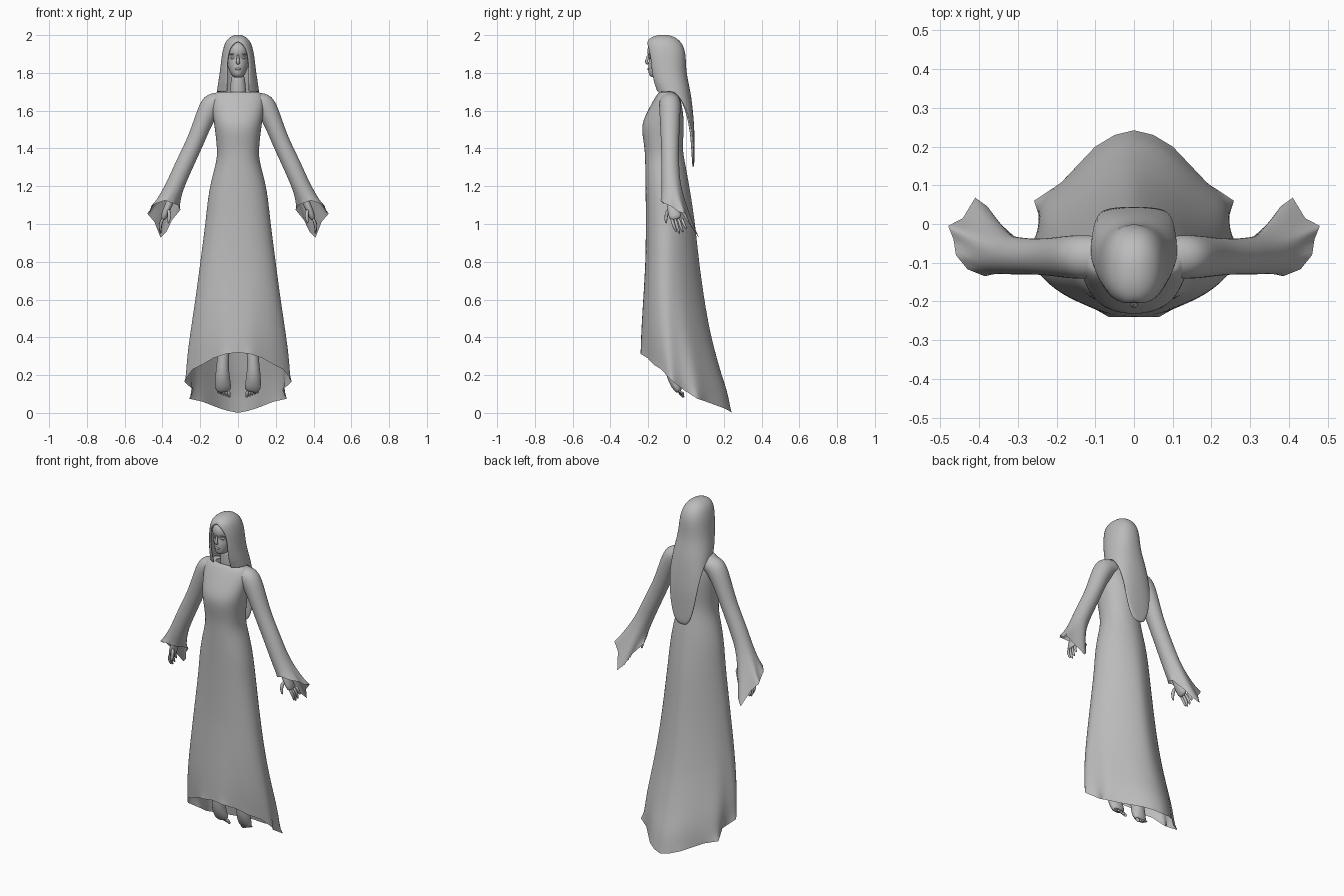
import bpy
import bmesh
from math import sin, cos, pi
from mathutils import Vector

if "Cube" in bpy.data.objects:
    bpy.data.objects.remove(bpy.data.objects["Cube"], do_unlink=True)

stone = bpy.data.materials.new("plain_grey")
stone.use_nodes = True
stone.diffuse_color = (0.5, 0.5, 0.5, 1)
stone.node_tree.nodes["Principled BSDF"].inputs["Base Color"].default_value = (0.5, 0.5, 0.5, 1)


def finish(name, bm, mirror=False, subsurf=1, thick=0):
    bmesh.ops.remove_doubles(bm, verts=bm.verts, dist=0.0002)
    bmesh.ops.recalc_face_normals(bm, faces=bm.faces)
    for f in bm.faces:
        f.smooth = True
    mesh = bpy.data.meshes.new(name)
    bm.to_mesh(mesh)
    bm.free()
    mesh.materials.append(stone)
    ob = bpy.data.objects.new(name, mesh)
    bpy.context.collection.objects.link(ob)
    if mirror:
        ob.modifiers.new("mirror", "MIRROR").use_mirror_merge = False
    if thick:
        solid = ob.modifiers.new("thickness", "SOLIDIFY")
        solid.thickness = thick
        solid.offset = -1
    if subsurf:
        sub = ob.modifiers.new("smooth", "SUBSURF")
        sub.levels = sub.render_levels = subsurf


def loft(name, rings, cyclic=True, cap=True, ragged=False, **options):
    """Skin a list of equal-length point rings; ragged keeps the last ring's corners."""
    bm = bmesh.new()
    crease = bm.verts.layers.float.new("crease_vert")
    rows = [[bm.verts.new(p) for p in ring] for ring in rings]
    n = len(rows[0])
    for a, b in zip(rows, rows[1:]):
        for i in range(n if cyclic else n - 1):
            j = (i + 1) % n
            bm.faces.new((a[i], a[j], b[j], b[i]))
    if cap:
        bm.faces.new(rows[0])
        bm.faces.new(rows[-1])
    if ragged:
        for v in rows[-1]:
            v[crease] = 1
    finish(name, bm, **options)


def tube_rings(path, n=8):
    """Rings across a path of (x, y, z, front radius, side radius)."""
    pts = [Vector(p[:3]) for p in path]
    rings = []
    for i, p in enumerate(path):
        axis = (pts[min(i + 1, len(pts) - 1)] - pts[max(i - 1, 0)]).normalized()
        u = Vector((0, -1, 0))
        u = (u - axis * u.dot(axis)).normalized()
        v = u.cross(axis)
        rings.append([pts[i] + u * p[3] * cos(2 * pi * k / n) + v * p[4] * sin(2 * pi * k / n)
                      for k in range(n)])
    return rings


def power(value, e):
    return (1 if value > 0 else -1) * abs(value) ** e


def oval(z, w, front, back, mid=None, e_front=1.0, e_back=1.0, n=24):
    """Ring from the front; mid is its widest y, the exponents make each half boxy or pointed."""
    mid = (front + back) / 2 if mid is None else mid
    ring = []
    for k in range(n):
        s, c = sin(2 * pi * k / n), cos(2 * pi * k / n)
        e, reach = (e_front, mid - front) if c > 0 else (e_back, back - mid)
        ring.append((w * power(s, e), mid - reach * power(c, e), z))
    return ring


def sample(keys, z):
    """Linear lookup in rows of (z, values...) sorted from high to low."""
    for a, b in zip(keys, keys[1:]):
        if z >= b[0]:
            t = min(1, max(0, (a[0] - z) / (a[0] - b[0])))
            return [p + (q - p) * t for p, q in zip(a[1:], b[1:])]
    return keys[-1][1:]


# Gown: bodice rings, then skirt columns running down to a trailing hem
bodice = [(1.695, .075, -.13, -.055), (1.705, .115, -.14, -.05), (1.67, .145, -.165, -.03),
          (1.60, .138, -.203, -.015), (1.53, .127, -.237, -.01), (1.46, .118, -.23, -.013),
          (1.40, .112, -.22, -.017)]
# Rows are z, width, front, back, widest y, front and back exponents
skirt = [(1.34, .112, -.217, -.008, -.11, .88, 1), (1.2, .153, -.215, .02, -.105, .88, 1.12),
         (1.0, .175, -.213, .05, -.1, .88, 1.22), (.8, .2, -.215, .07, -.1, .88, 1.28),
         (.6, .223, -.224, .092, -.1, .9, 1.3), (.4, .248, -.235, .115, -.095, .95, 1.3),
         (.2, .277, -.24, .15, -.08, 1, 1.25), (0, .285, -.245, .24, -.07, 1, 1.2)]
hem = [(0, -.24, .32), (.065, -.24, .312), (.13, -.203, .29), (.19, -.17, .255),
       (.24, -.13, .23), (.27, -.095, .19), (.284, -.07, .165), (.235, -.01, .12),
       (.258, .06, .075), (.19, .105, .06), (.1, .2, .025), (.05, .23, .01), (0, .242, 0)]
hem += [(-x, y, z) for x, y, z in hem[-2:0:-1]]
rings = [oval(*row, e_front=.88, e_back=.92) for row in bodice]
for r in range(14):
    t = r / 13
    ring = []
    for k, (hx, hy, hz) in enumerate(hem):
        z = 1.34 + (hz - 1.34) * t
        x, y, _ = oval(z, *sample(skirt, z))[k]
        s = t ** 5
        ring.append((x + (hx - x) * s, y + (hy - y) * s, z))
    rings.append(ring)
loft("gown", rings, cap=False, ragged=True, subsurf=2)

# Sleeves with a ragged flared cuff
arm = [(.09, -.085, 1.65, .055, .05), (.138, -.085, 1.642, .06, .068),
       (.178, -.085, 1.56, .056, .052), (.22, -.085, 1.45, .05, .048),
       (.26, -.084, 1.365, .048, .049), (.30, -.083, 1.28, .05, .05),
       (.343, -.078, 1.18, .053, .05)]
cuff = [(.385, -.135, 1.125), (.43, -.117, 1.11), (.46, -.08, 1.095), (.466, -.04, 1.065),
        (.48, -.005, 1.055), (.442, .015, 1.01), (.41, .068, .928), (.378, .045, .96),
        (.35, .005, 1.02), (.305, -.036, 1.075), (.317, -.085, 1.1), (.345, -.122, 1.11)]
loft("sleeve", tube_rings(arm, 12) + [cuff], cap=False, ragged=True, mirror=True, subsurf=2)

# Hands: palm, four curled fingers and a thumb
palm = [(.34, -.078, 1.18, .02, .02), (.362, -.075, 1.11, .026, .022),
        (.385, -.065, 1.06, .038, .021), (.398, -.05, 1.02, .036, .017)]
loft("hand", tube_rings(palm), mirror=True)
for i, name in enumerate(("index", "middle", "ring", "little")):
    y = -.078 + i * .018
    drop = (.075, .085, .078, .06)[i]
    finger = [(.395, y, 1.035, .01, .01), (.415, y + .012, 1.03 - drop * .5, .01, .01),
              (.408, y + .028, 1.03 - drop, .006, .006)]
    loft(name + "_finger", tube_rings(finger, 6), mirror=True)
thumb = [(.37, -.09, 1.08, .012, .012), (.36, -.108, 1.045, .011, .012),
         (.37, -.105, 1.0, .007, .007)]
loft("thumb", tube_rings(thumb, 6), mirror=True)

# Legs and pointed bare feet under the skirt
leg = [(.06, -.08, .6, .045, .045), (.072, -.08, .4, .036, .036),
       (.08, -.08, .28, .03, .03), (.083, -.07, .21, .042, .038),
       (.08, -.052, .145, .03, .045), (.074, -.035, .108, .017, .042)]
loft("leg_and_foot", tube_rings(leg, 12), mirror=True)
for i in range(5):
    x = .05 + i * .014
    r = .011 - i * .001
    toe = [(x, -.04, .118, r, r), (x - .003, -.022, .095 + i * .003, r, r),
           (x - .004, -.01, .08 + i * .006, r * .6, r * .6)]
    loft("toe", tube_rings(toe, 6), mirror=True)

# Neck, head and face
neck = [(0, -.09, 1.64, .05, .06), (0, -.095, 1.70, .038, .042), (0, -.105, 1.82, .036, .038)]
loft("neck", tube_rings(neck, 12))
head = [(1.774, .018, -.175, -.12), (1.785, .033, -.197, -.09), (1.81, .046, -.199, -.05),
        (1.835, .054, -.202, -.04), (1.865, .06, -.197, -.03), (1.882, .062, -.194, -.025),
        (1.9, .064, -.208, -.025), (1.94, .06, -.205, -.03), (1.965, .04, -.178, -.07),
        (1.975, .02, -.14, -.09)]
loft("head", [oval(*row) for row in head])
nose = [(0, -.197, 1.9, .006, .006), (0, -.206, 1.875, .008, .007),
        (0, -.211, 1.856, .01, .012), (0, -.2, 1.845, .006, .01)]
loft("nose", tube_rings(nose))


def blob(name, place, size, mirror=False):
    bm = bmesh.new()
    bmesh.ops.create_uvsphere(bm, u_segments=16, v_segments=8, radius=1)
    for v in bm.verts:
        v.co = Vector(p + c * s for p, c, s in zip(place, v.co, size))
    finish(name, bm, mirror, subsurf=0)


blob("eye", (.026, -.18, 1.879), (.014, .012, .007), True)
blob("brow", (.027, -.186, 1.899), (.02, .012, .005), True)
blob("lips", (0, -.199, 1.821), (.016, .006, .006))

# Hair: a hood open at the face that runs on into a rounded fall at the back
# Rows are z, width, front, back, opening angle
hair = [(2.002, 0, -.115, -.115, 0), (1.999, .024, -.155, -.085, 0),
        (1.988, .045, -.186, -.056, 0), (1.972, .061, -.204, -.035, 0),
        (1.955, .07, -.211, -.022, .28), (1.935, .077, -.214, -.011, .52),
        (1.9, .085, -.213, -.002, .66), (1.85, .091, -.208, 0, .68), (1.8, .097, -.2, .003, .62),
        (1.75, .105, -.185, .013, .55), (1.7, .112, -.165, .024, .5),
        (1.62, .112, -.09, .035, .5), (1.5, .112, -.04, .045, .5), (1.3, .112, 0, .044, .5)]


def hair_point(k, z):
    w, f, b, gap = sample(hair, z)
    a = (k / 16 - 1) * (pi - gap)
    return (w * power(sin(a), .9), (f + b) / 2 + (b - f) / 2 * power(cos(a), .9), z)


rows = [[hair_point(k, row[0]) for k in range(33)] for row in hair[:10]]
for r in range(1, 9):
    row = []
    for k in range(33):
        x, y, _ = hair_point(k, 1.7)
        tip = 1.298 + .402 * min(1, abs(x) / .112) ** 3.3 if y > -.07 else 1.7
        row.append(hair_point(k, 1.75 + (tip - 1.75) * r / 8))
    rows.append(row)
loft("hair", rows, cyclic=False, cap=False, thick=.012)
